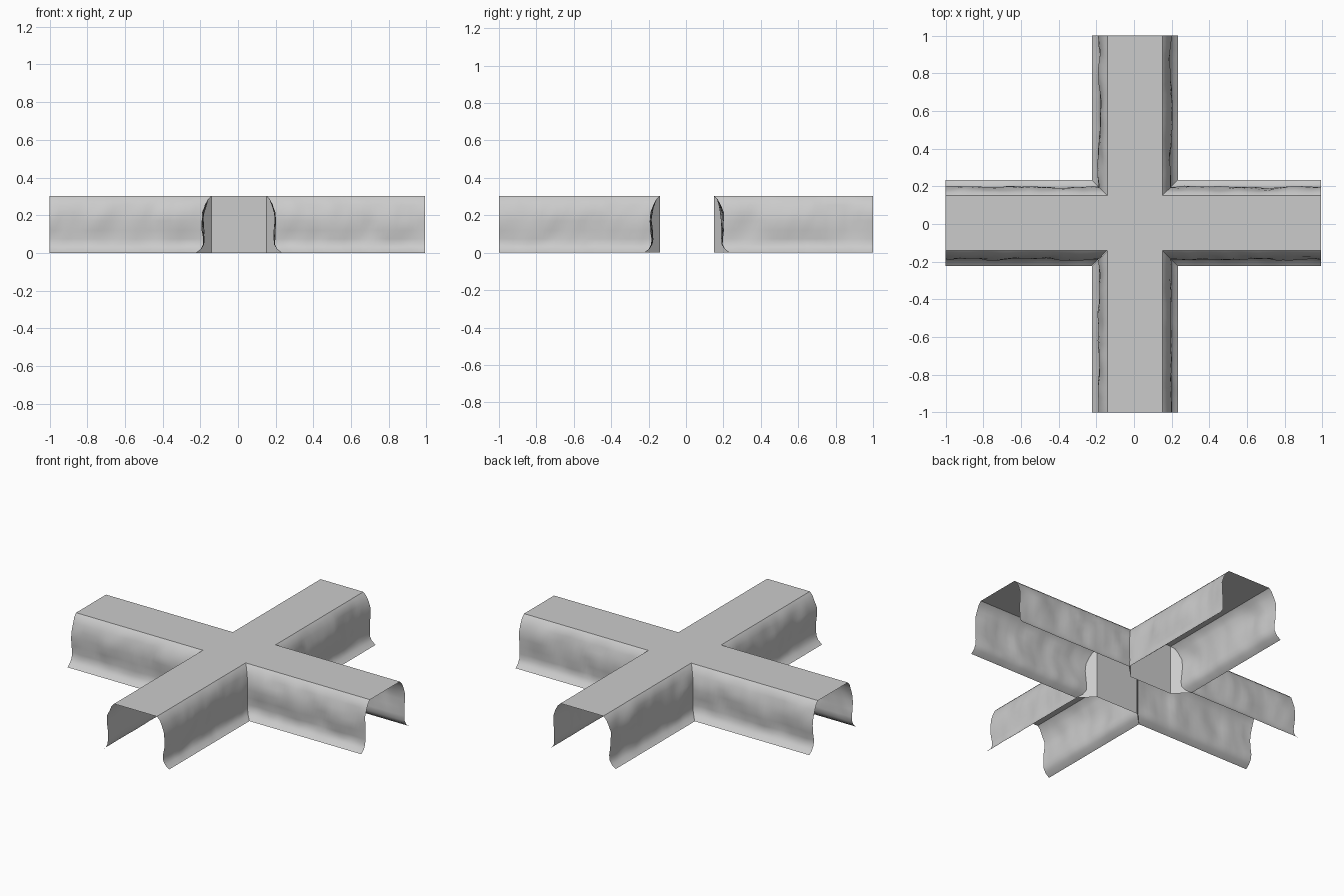
import bpy, bmesh, math
from mathutils import Vector, Matrix, noise

if "Cube" in bpy.data.objects:
    bpy.data.objects.remove(bpy.data.objects["Cube"])

# Half cross-section: (half width, height), from roof edge to flared foot
PROFILE = [(0.145, 0.303), (0.163, 0.285), (0.176, 0.255), (0.189, 0.215),
           (0.192, 0.17), (0.189, 0.12), (0.186, 0.075), (0.188, 0.045),
           (0.202, 0.02), (0.228, 0.0)]
ROUGH = [0, 0.003, 0.008, 0.012, 0.012, 0.012, 0.009, 0.006, 0.003, 0]
CENTRE = Vector((0.005, 0.005, 0))
STEPS = 32


def add_grid(bm, rows):
    grid = [[bm.verts.new(p) for p in row] for row in rows]
    for a, b in zip(grid, grid[1:]):
        for i in range(len(a) - 1):
            bm.faces.new((a[i], a[i + 1], b[i + 1], b[i]))


def make_object(name, bm):
    bmesh.ops.remove_doubles(bm, verts=bm.verts, dist=0.0005)
    bmesh.ops.recalc_face_normals(bm, faces=bm.faces)
    mesh = bpy.data.meshes.new(name)
    bm.to_mesh(mesh)
    bm.free()
    obj = bpy.data.objects.new(name, mesh)
    bpy.context.collection.objects.link(obj)
    bpy.ops.object.select_all(action='DESELECT')
    obj.select_set(True)
    bpy.context.view_layer.objects.active = obj
    bpy.ops.object.shade_smooth_by_angle(angle=math.radians(40))
    return obj


def arm_row(side, d, z, rough, turn, length):
    row = []
    for k in range(STEPS + 1):
        t = d + (length - d) * k / STEPS
        p = turn @ Vector((t, side * d, z))
        fade = min(1, (t - d) / 0.06)
        bump = noise.noise(p * 8) + 0.5 * noise.noise(p * 19)
        offset = turn @ Vector((0, side * rough * fade * bump, 0))
        row.append(p + offset + CENTRE)
    return row


# Four open tunnel arms, mitred together at the crossing
names = ["east_tunnel_arm", "north_tunnel_arm", "west_tunnel_arm", "south_tunnel_arm"]
lengths = [0.988, 0.995, 1.005, 1.005]
for i, (name, length) in enumerate(zip(names, lengths)):
    turn = Matrix.Rotation(i * math.pi / 2, 3, 'Z')
    left = [arm_row(-1, d, z, r, turn, length) for (d, z), r in zip(PROFILE, ROUGH)]
    right = [arm_row(1, d, z, r, turn, length) for (d, z), r in zip(PROFILE, ROUGH)]
    bm = bmesh.new()
    add_grid(bm, left[::-1] + right)
    make_object(name, bm)

# Roof over the crossing
w, top = PROFILE[0]
bm = bmesh.new()
add_grid(bm, [[Vector((x, y, top)) + CENTRE for x in (-w, w)] for y in (-w, w)])
make_object("crossing_roof", bm)

# Walls that carry the left-right tunnel through the crossing
for name, s in (("crossing_front_wall", -1), ("crossing_back_wall", 1)):
    bm = bmesh.new()
    add_grid(bm, [[Vector((x, s * y, z)) + CENTRE
                   for x, y in ((-d, d), (-w, w), (w, w), (d, d))]
                  for d, z in PROFILE])
    make_object(name, bm)
